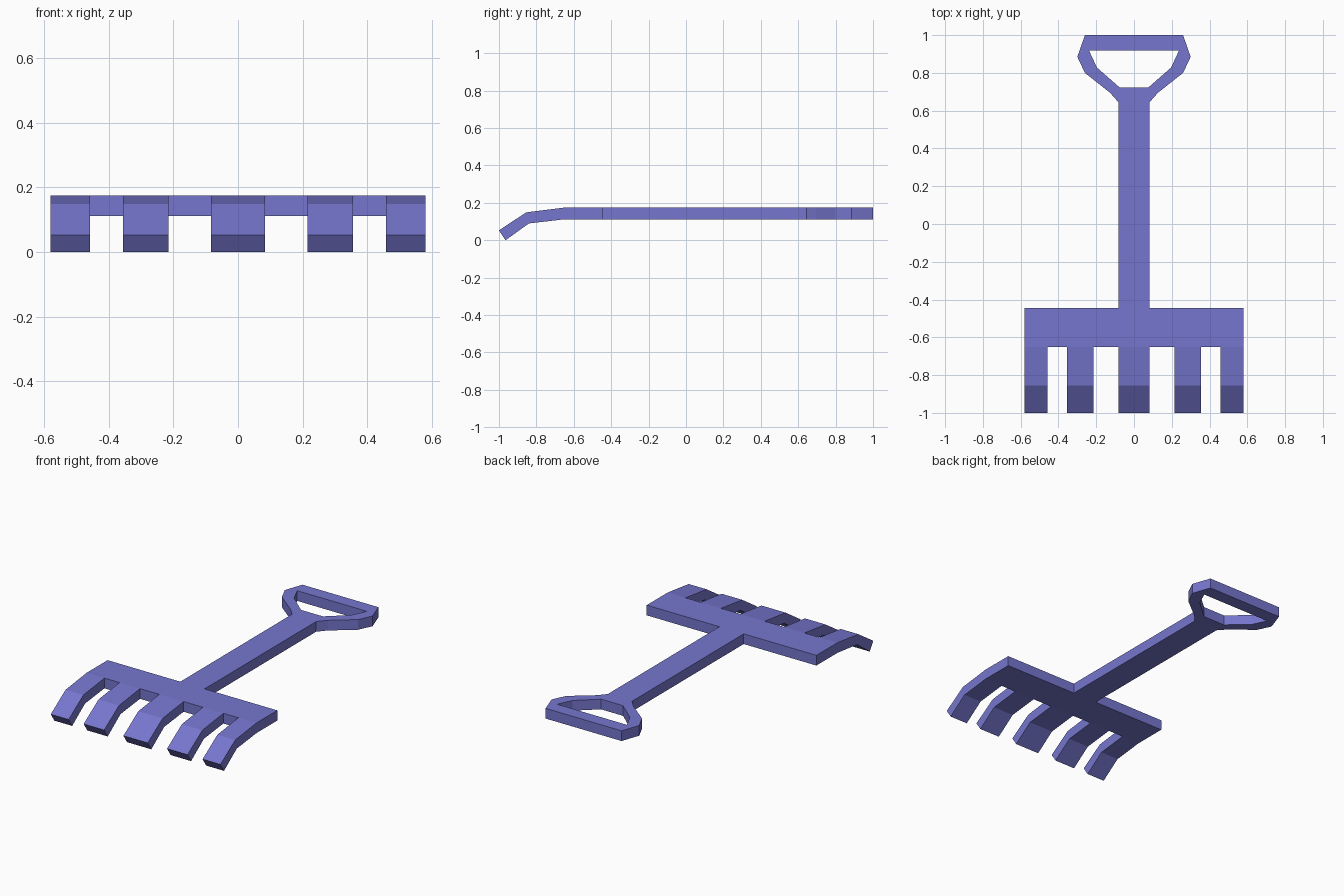
import bpy, bmesh

if "Cube" in bpy.data.objects:
    bpy.data.objects.remove(bpy.data.objects["Cube"])

TOP, BOTTOM = 0.175, 0.112
# Bend of the teeth: top (y, z) and matching underside (y, z)
BEND = [((-0.65, TOP), (-0.65, BOTTOM)),
        ((-0.855, 0.149), (-0.84, 0.09)),
        ((-1.0, 0.053), (-0.965, 0.0))]
TEETH = [(0, 0.083), (0.215, 0.355), (0.458, 0.58)]
HEAD_X = [0, 0.083, 0.215, 0.355, 0.458, 0.58]
HEAD_BACK, NECK = -0.445, 0.645

bm = bmesh.new()


def add_face(points):
    """Add a top face and its mirror image across x = 0."""
    pts = [(p[0], p[1], p[2] if len(p) > 2 else TOP) for p in points]
    bm.faces.new([bm.verts.new(p) for p in pts])
    bm.faces.new([bm.verts.new((-x, y, z)) for x, y, z in reversed(pts)])


# Head bar
front = BEND[0][0][0]
for a, b in zip(HEAD_X, HEAD_X[1:]):
    add_face([(a, front), (b, front), (b, HEAD_BACK), (a, HEAD_BACK)])

# Bent teeth
for a, b in TEETH:
    for (near, _), (far, _) in zip(BEND, BEND[1:]):
        add_face([(a, *far), (b, *far), (b, *near), (a, *near)])

# Shaft
add_face([(0, HEAD_BACK), (0.083, HEAD_BACK), (0.083, NECK), (0, NECK)])

# D-shaped grip: outer and inner outline of one half
outer = [(0.083, NECK), (0.127, 0.695), (0.26, 0.8), (0.3, 0.885), (0.26, 1), (0, 1)]
inner = [(0.075, 0.722), (0.075, 0.722), (0.196, 0.828), (0.238, 0.918),
         (0.238, 0.918), (0, 0.918)]
add_face([(0, NECK), outer[0], inner[0], (0, inner[0][1])])
for i in range(5):
    ring = [outer[i], outer[i + 1], inner[i + 1], inner[i]]
    add_face(list(dict.fromkeys(ring)))

# Weld the top surface, then extrude it down to the underside
bmesh.ops.remove_doubles(bm, verts=bm.verts[:], dist=1e-4)
result = bmesh.ops.extrude_face_region(bm, geom=bm.faces[:], use_keep_orig=True)
for v in [g for g in result["geom"] if isinstance(g, bmesh.types.BMVert)]:
    v.co.z -= TOP - BOTTOM
    for top, under in BEND[1:]:
        if abs(v.co.y - top[0]) < 1e-4:
            v.co.y, v.co.z = under
bmesh.ops.recalc_face_normals(bm, faces=bm.faces[:])

mesh = bpy.data.meshes.new("garden_rake")
bm.to_mesh(mesh)
bm.free()
rake = bpy.data.objects.new("garden_rake", mesh)
bpy.context.collection.objects.link(rake)

mat = bpy.data.materials.new("violet_blue")
mat.diffuse_color = (0.18, 0.18, 0.62, 1)
mat.use_nodes = True
mat.node_tree.nodes["Principled BSDF"].inputs["Base Color"].default_value = mat.diffuse_color
mesh.materials.append(mat)
